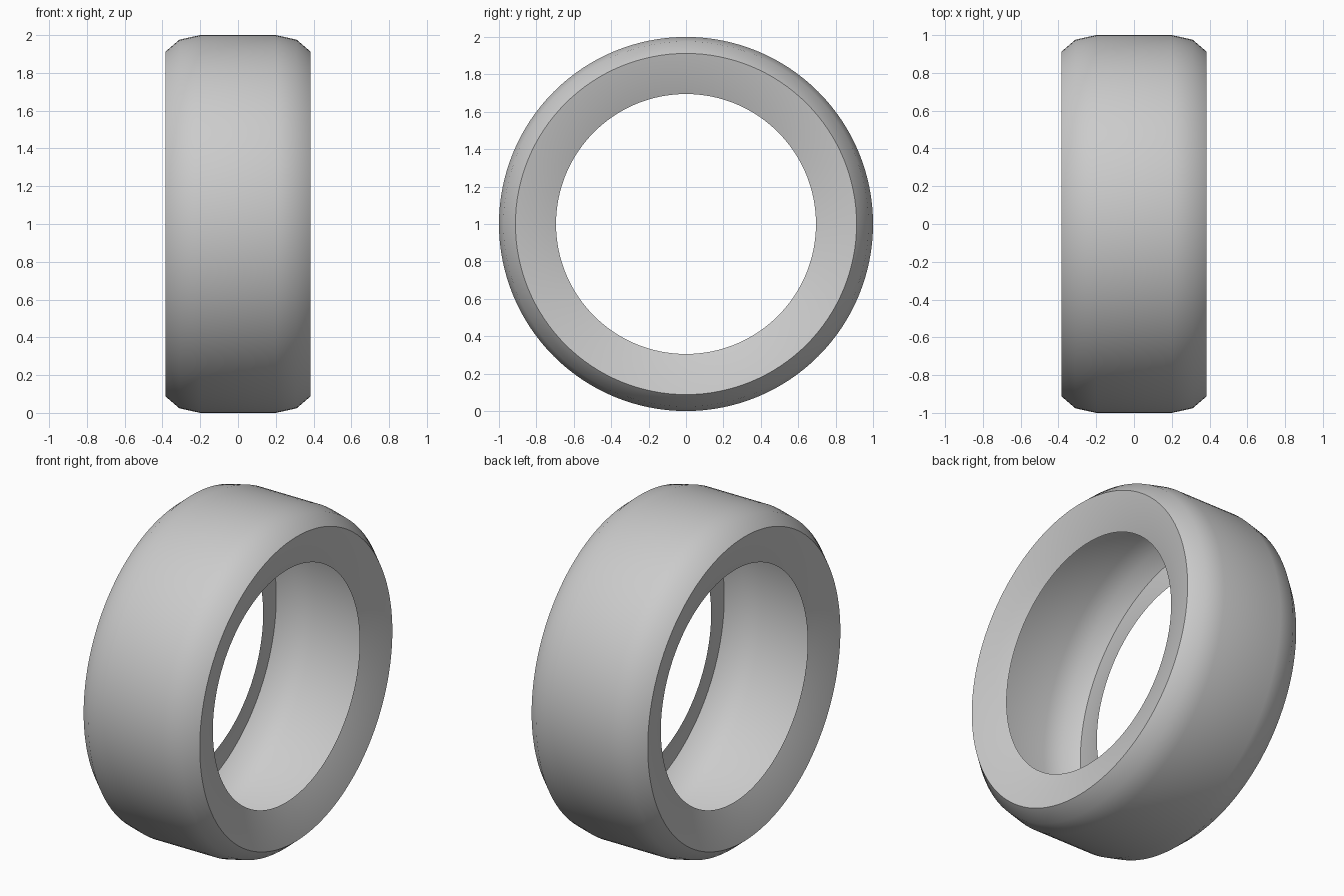
import bpy, bmesh, math

if "Cube" in bpy.data.objects:
    bpy.data.objects.remove(bpy.data.objects["Cube"])

SEGMENTS = 128
# half profile (x, radius): tread, rounded shoulder, sidewall sloping in to the rim opening
half = [(0.20, 1.0), (0.31, 0.976), (0.385, 0.912), (0.359, 0.80), (0.32, 0.695)]
profile = [(-x, r) for x, r in reversed(half)] + half

# tyre: open shell spun around the x axis
bm = bmesh.new()
rings = []
for i in range(SEGMENTS):
    a = 2 * math.pi * i / SEGMENTS
    rings.append([bm.verts.new((x, r * math.sin(a), r * math.cos(a))) for x, r in profile])
for i in range(SEGMENTS):
    a, b = rings[i], rings[(i + 1) % SEGMENTS]
    for j in range(len(profile) - 1):
        bm.faces.new((a[j], b[j], b[j + 1], a[j + 1]))

# make the tread face outward
bm.normal_update()
bm.faces.ensure_lookup_table()
mid = bm.faces[len(half) - 1]
if mid.normal.dot(mid.calc_center_median()) < 0:
    bmesh.ops.reverse_faces(bm, faces=bm.faces[:])

mesh = bpy.data.meshes.new("tyre")
bm.to_mesh(mesh)
bm.free()
tyre = bpy.data.objects.new("tyre", mesh)
bpy.context.collection.objects.link(tyre)
tyre.location.z = 1.0

# smooth surface with a crisp shoulder edge
bpy.context.view_layer.objects.active = tyre
tyre.select_set(True)
bpy.ops.object.shade_smooth_by_angle(angle=math.radians(40))
